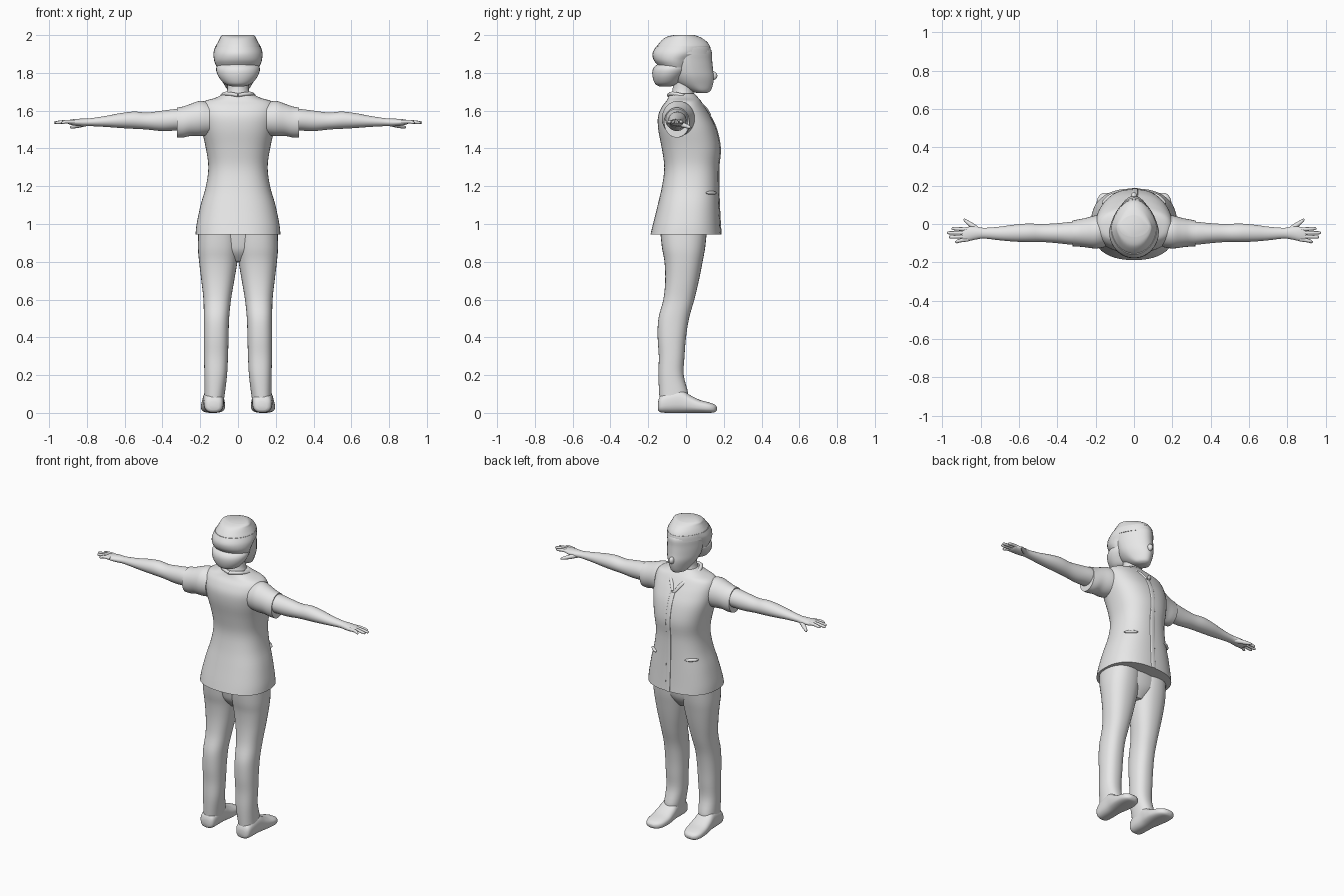
import bpy, bmesh, math
from mathutils import Vector

grey = bpy.data.materials.new("plain grey")
grey.diffuse_color = (0.8, 0.8, 0.8, 1)


def finish(ob, mirror, angle=50):
    ob.data.materials.append(grey)
    if ob.type == 'MESH':
        bpy.ops.object.select_all(action='DESELECT')
        ob.select_set(True)
        bpy.context.view_layer.objects.active = ob
        bpy.ops.object.shade_smooth_by_angle(angle=math.radians(angle))
    if mirror:
        m = ob.modifiers.new("mirror", 'MIRROR')
        m.use_clip = False
        m.use_mirror_merge = False
    return ob


def spline(rows, steps):
    """Catmull-Rom rows between the given rows."""
    out = []
    for i in range(len(rows) - 1):
        p0, p1 = rows[max(i - 1, 0)], rows[i]
        p2, p3 = rows[i + 1], rows[min(i + 2, len(rows) - 1)]
        for k in range(steps):
            t = k / steps
            out.append([0.5 * (2 * b + (c - a) * t + (2 * a - 5 * b + 4 * c - d) * t * t
                               + (3 * b - a - 3 * c + d) * t ** 3)
                        for a, b, c, d in zip(p0, p1, p2, p3)])
    return out + [list(rows[-1])]


def loft(name, axis, rows, power=2.0, taper=0.0, sides=32, steps=4, mirror=False):
    """Skin rings given as (position on axis, a min, a max, b min, b max)."""
    bm = bmesh.new()
    rings = []
    for t, a0, a1, b0, b1 in spline(rows, steps):
        ring = []
        for i in range(sides):
            u = 2 * math.pi * i / sides
            c, s = math.cos(u), math.sin(u)
            c = math.copysign(abs(c) ** (2 / power), c)
            s = math.copysign(abs(s) ** (2 / power), s)
            a = (a0 + a1) / 2 + (a1 - a0) / 2 * c * (1 - taper * max(s, 0))
            b = (b0 + b1) / 2 + (b1 - b0) / 2 * s
            ring.append(bm.verts.new({'x': (t, a, b), 'y': (a, t, b), 'z': (a, b, t)}[axis]))
        rings.append(ring)
    for r, q in zip(rings, rings[1:]):
        for i in range(sides):
            j = (i + 1) % sides
            bm.faces.new((r[i], r[j], q[j], q[i]))
    bm.faces.new(rings[0])
    bm.faces.new(rings[-1])
    bmesh.ops.recalc_face_normals(bm, faces=bm.faces)
    me = bpy.data.meshes.new(name)
    bm.to_mesh(me)
    bm.free()
    ob = bpy.data.objects.new(name, me)
    bpy.context.collection.objects.link(ob)
    return finish(ob, mirror)


def blob(name, loc, size, turn=0.0, mirror=False):
    bm = bmesh.new()
    bmesh.ops.create_uvsphere(bm, u_segments=24, v_segments=14, radius=1)
    for v in bm.verts:
        x, y, z = (v.co[i] * size[i] for i in range(3))
        c, s = math.cos(turn), math.sin(turn)
        v.co = Vector(loc) + Vector((x * c - y * s, x * s + y * c, z))
    me = bpy.data.meshes.new(name)
    bm.to_mesh(me)
    bm.free()
    ob = bpy.data.objects.new(name, me)
    bpy.context.collection.objects.link(ob)
    return finish(ob, mirror)


def tube(name, points, mirror=False):
    """Round tube through (x, y, z, radius) points."""
    cu = bpy.data.curves.new(name, 'CURVE')
    cu.dimensions = '3D'
    cu.bevel_depth = 1
    cu.bevel_resolution = 3
    cu.use_fill_caps = True
    sp = cu.splines.new('POLY')
    rows = spline(points, 4)
    sp.points.add(len(rows) - 1)
    for p, (x, y, z, r) in zip(sp.points, rows):
        p.co = (x, y, z, 1)
        p.radius = r
    sp.use_smooth = True
    ob = bpy.data.objects.new(name, cu)
    bpy.context.collection.objects.link(ob)
    return finish(ob, mirror)


# Tunic: flared hem, waist, bust and sloping shoulders (z, half width, back, front)
tunic = [(0.945, 0.225, -0.188, 0.185), (1.0, 0.219, -0.175, 0.181), (1.1, 0.198, -0.15, 0.176),
         (1.2, 0.17, -0.127, 0.173), (1.3, 0.157, -0.115, 0.173), (1.4, 0.17, -0.128, 0.181),
         (1.5, 0.192, -0.147, 0.162), (1.57, 0.202, -0.148, 0.13), (1.62, 0.2, -0.128, 0.1),
         (1.65, 0.178, -0.105, 0.08), (1.668, 0.12, -0.095, 0.065), (1.69, 0.075, -0.085, 0.045)]
loft("tunic", 'z', [(z, -w, w, b, f) for z, w, b, f in tunic], power=2.4, sides=48)
# Raised button strip down the front
loft("button_strip", 'z', [(z, -0.012, 0.02, f - 0.02, f + 0.004) for z, w, b, f in tunic[:8]],
     power=5, sides=20)
tube("collar", [(0, -0.092, 1.682, 0.01), (0.06, -0.07, 1.69, 0.011), (0.083, -0.01, 1.675, 0.012),
                (0.065, 0.055, 1.645, 0.013), (0.035, 0.095, 1.615, 0.013),
                (0.008, 0.125, 1.575, 0.009)], mirror=True)
blob("pocket_flap", (0.135, 0.134, 1.165), (0.042, 0.012, 0.01), -0.7, mirror=True)

# Short loose sleeves
loft("sleeve", 'x', [(0.15, -0.12, 0.05, 1.47, 1.642), (0.2, -0.128, 0.045, 1.465, 1.652),
                     (0.25, -0.122, 0.032, 1.466, 1.636), (0.29, -0.118, 0.024, 1.458, 1.622),
                     (0.322, -0.116, 0.018, 1.458, 1.617)], mirror=True)
# Arms running into the wrist and flat palm
loft("arm", 'x', [(0.24, -0.105, 0.015, 1.495, 1.615), (0.32, -0.108, 0.012, 1.495, 1.61),
                  (0.4, -0.1, 0.004, 1.492, 1.6), (0.48, -0.094, 0.0, 1.5, 1.59),
                  (0.55, -0.094, 0.002, 1.504, 1.595), (0.62, -0.092, -0.003, 1.508, 1.587),
                  (0.7, -0.085, -0.014, 1.514, 1.572), (0.78, -0.076, -0.02, 1.518, 1.56),
                  (0.82, -0.08, -0.015, 1.517, 1.558), (0.86, -0.088, -0.014, 1.52, 1.556),
                  (0.89, -0.09, -0.02, 1.526, 1.552), (0.9, -0.085, -0.028, 1.531, 1.547)],
     mirror=True)
# Four spread fingers and a thumb: (root y, tip x, tip y)
for i, (y, tx, ty) in enumerate([(-0.028, 0.952, -0.024), (-0.047, 0.975, -0.046),
                                 (-0.065, 0.966, -0.068), (-0.081, 0.935, -0.093)]):
    tube(f"finger_{i + 1}", [(0.865, y, 1.541, 0.01), (0.91, (y + ty) / 2, 1.542, 0.0095),
                             (tx - 0.01, ty, 1.537, 0.008), (tx, ty, 1.536, 0.003)], mirror=True)
tube("thumb", [(0.81, -0.035, 1.532, 0.015), (0.845, -0.008, 1.522, 0.013),
               (0.875, 0.014, 1.514, 0.009), (0.888, 0.026, 1.511, 0.004)], mirror=True)

# Trousers: hips joined to two legs that fall straight from the knee
loft("trouser_seat", 'z', [(0.8, -0.06, 0.06, -0.06, 0.05), (0.85, -0.14, 0.14, -0.1, 0.085),
                           (0.9, -0.19, 0.19, -0.115, 0.1), (1.0, -0.2, 0.2, -0.13, 0.11)])
loft("trouser_leg", 'z', [(0.05, 0.078, 0.178, -0.138, 0.0), (0.1, 0.07, 0.178, -0.142, 0.012),
                          (0.2, 0.058, 0.178, -0.146, -0.012), (0.3, 0.053, 0.18, -0.144, -0.008),
                          (0.4, 0.05, 0.181, -0.15, 0.0), (0.5, 0.047, 0.181, -0.146, 0.016),
                          (0.6, 0.037, 0.183, -0.12, 0.044), (0.7, 0.02, 0.194, -0.11, 0.068),
                          (0.8, 0.003, 0.206, -0.114, 0.088), (0.88, -0.008, 0.212, -0.128, 0.102),
                          (1.0, -0.01, 0.208, -0.14, 0.114)], power=2.3, mirror=True)
# Soft shoes with a flat sole
loft("shoe", 'y', [(-0.148, 0.1, 0.155, 0.015, 0.06), (-0.135, 0.082, 0.175, 0.003, 0.09),
                   (-0.09, 0.075, 0.182, 0.0, 0.115), (-0.03, 0.074, 0.186, 0.0, 0.125),
                   (0.02, 0.07, 0.192, 0.0, 0.095), (0.07, 0.068, 0.196, 0.0, 0.07),
                   (0.12, 0.076, 0.194, 0.0, 0.056), (0.15, 0.095, 0.18, 0.003, 0.045),
                   (0.163, 0.12, 0.158, 0.014, 0.032)], power=2.6, mirror=True)

# Neck and head, narrowing toward the face
loft("neck", 'z', [(1.64, -0.085, 0.085, -0.1, 0.065), (1.68, -0.066, 0.066, -0.08, 0.045),
                   (1.72, -0.056, 0.056, -0.07, 0.04), (1.8, -0.058, 0.058, -0.07, 0.05)])
loft("head", 'z', [(1.693, -0.025, 0.025, 0.06, 0.11), (1.705, -0.05, 0.05, 0.02, 0.13),
                   (1.74, -0.075, 0.075, -0.05, 0.143), (1.78, -0.095, 0.095, -0.09, 0.148),
                   (1.82, -0.105, 0.105, -0.11, 0.143), (1.87, -0.112, 0.112, -0.13, 0.138),
                   (1.92, -0.112, 0.112, -0.13, 0.134), (1.96, -0.09, 0.09, -0.1, 0.1)],
     taper=0.25)
blob("nose", (0, 0.146, 1.785), (0.016, 0.02, 0.022))
# Swept hair, low bun and flat-topped cap
loft("hair", 'z', [(1.79, -0.09, 0.09, -0.11, 0.03), (1.84, -0.117, 0.117, -0.15, 0.05),
                   (1.87, -0.127, 0.127, -0.172, 0.07), (1.905, -0.13, 0.13, -0.177, 0.115),
                   (1.94, -0.12, 0.12, -0.158, 0.128)], taper=0.2)
loft("bun", 'z', [(1.728, -0.03, 0.03, -0.14, -0.08), (1.742, -0.07, 0.07, -0.163, -0.04),
                  (1.775, -0.1, 0.1, -0.176, -0.01), (1.81, -0.115, 0.115, -0.178, 0.02),
                  (1.835, -0.112, 0.112, -0.165, 0.03), (1.85, -0.09, 0.09, -0.14, 0.02)])
loft("cap", 'z', [(1.9, -0.124, 0.124, -0.165, 0.133), (1.935, -0.12, 0.12, -0.157, 0.129),
                  (1.96, -0.108, 0.108, -0.14, 0.115), (1.982, -0.096, 0.096, -0.118, 0.088),
                  (1.993, -0.091, 0.091, -0.095, 0.065), (2.0, -0.08, 0.08, -0.065, 0.045)],
     taper=0.2)
